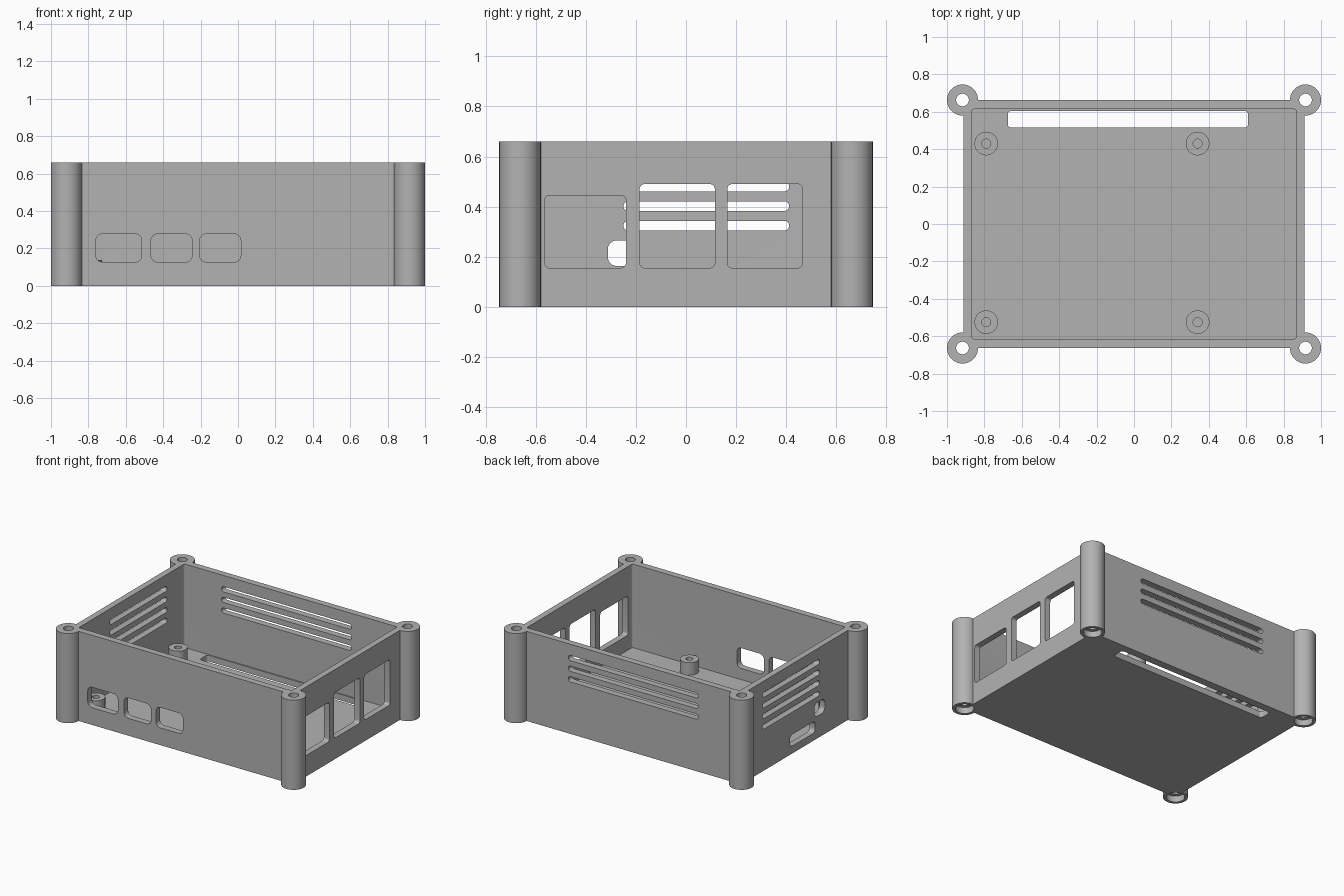
import bpy, bmesh
from math import sin, cos, pi, radians

if "Cube" in bpy.data.objects:
    bpy.data.objects.remove(bpy.data.objects["Cube"])

grey = bpy.data.materials.new("plain grey")
grey.use_nodes = True
colour = (0.45, 0.45, 0.45, 1)
grey.diffuse_color = colour
grey.node_tree.nodes["Principled BSDF"].inputs["Base Color"].default_value = colour


def prism(name, axis, u, v, w, r=0.0, steps=6):
    """Rounded rectangle spanning u and v, extruded over w along the axis."""
    bm = bmesh.new()
    place = {"x": lambda a, b, c: (c, a, b),
             "y": lambda a, b, c: (a, c, b),
             "z": lambda a, b, c: (a, b, c)}[axis]
    corners = [(u[1] - r, v[1] - r), (u[0] + r, v[1] - r),
               (u[0] + r, v[0] + r), (u[1] - r, v[0] + r)]
    outline = []
    for i, (a, b) in enumerate(corners):
        for k in range(steps + 1 if r else 1):
            t = (i + k / steps) * pi / 2
            outline.append((a + r * cos(t), b + r * sin(t)))
    face = bm.faces.new([bm.verts.new(place(a, b, w[0])) for a, b in outline])
    top = bmesh.ops.extrude_face_region(bm, geom=[face])["geom"]
    shift = place(0, 0, w[1] - w[0])
    bmesh.ops.translate(bm, vec=shift, verts=[g for g in top if isinstance(g, bmesh.types.BMVert)])
    bmesh.ops.remove_doubles(bm, verts=bm.verts, dist=1e-5)
    bmesh.ops.recalc_face_normals(bm, faces=bm.faces)
    mesh = bpy.data.meshes.new(name)
    bm.to_mesh(mesh)
    bm.free()
    mesh.materials.append(grey)
    ob = bpy.data.objects.new(name, mesh)
    bpy.context.collection.objects.link(ob)
    return ob


def rod(name, x, y, r, z0, z1):
    return prism(name, "z", (x - r, x + r), (y - r, y + r), (z0, z1), r, 10)


def combine(target, tool, operation="DIFFERENCE"):
    """Apply a boolean and discard the tool."""
    bpy.context.view_layer.objects.active = target
    mod = target.modifiers.new("cut", "BOOLEAN")
    mod.object, mod.operation, mod.solver = tool, operation, "EXACT"
    bpy.ops.object.modifier_apply(modifier=mod.name)
    bpy.data.objects.remove(tool)


def smooth(ob):
    bpy.ops.object.select_all(action="DESELECT")
    ob.select_set(True)
    bpy.context.view_layer.objects.active = ob
    bpy.ops.object.shade_smooth_by_angle(angle=radians(30))


HX, HY, TOP = 0.912, 0.662, 0.66      # outer half sizes and height
IX, IY, FLOOR = 0.867, 0.614, 0.045   # cavity half sizes and floor level
POSTS = [(sx * 0.917, sy * 0.663) for sx in (-1, 1) for sy in (-1, 1)]

# Box with corner posts, hollowed out
case = prism("case", "z", (-HX, HX), (-HY, HY), (0, TOP))
for x, y in POSTS:
    combine(case, rod("post", x, y, 0.083, 0, TOP), "UNION")
combine(case, prism("cavity", "z", (-IX, IX), (-IY, IY), (FLOOR, 1), 0.012))

# Screw holes with recesses underneath
for x, y in POSTS:
    combine(case, rod("screw_hole", x, y, 0.034, -0.1, 1))
    combine(case, rod("screw_recess", x, y, 0.062, -0.1, 0.045))

FRONT, BACK = (-0.8, -0.59), (0.59, 0.8)
RIGHT, LEFT = (0.84, 1.0), (-1.0, -0.84)

# Front port openings
for u in ((-0.76, -0.515), (-0.465, -0.245), (-0.205, 0.015)):
    combine(case, prism("port", "y", u, (0.127, 0.277), FRONT, 0.035))

# Right side openings
for u, top in (((-0.565, -0.24), 0.445), ((-0.185, 0.115), 0.49), ((0.165, 0.465), 0.49)):
    combine(case, prism("port", "x", u, (0.155, top), RIGHT, 0.02))

# Vent slots in the left and back walls
for i in range(4):
    z = 0.558 - i * 0.078
    v = (z - 0.019, z + 0.019)
    combine(case, prism("vent", "x", (-0.25, 0.412), v, LEFT, 0.0185))
    if i < 3:
        combine(case, prism("vent", "y", (-0.565, 0.495), v, BACK, 0.0185))

# Left side card and cable openings
combine(case, prism("card_opening", "x", (-0.2, 0.095), (0.055, 0.14), LEFT, 0.03))
combine(case, prism("cable_opening", "x", (-0.312, -0.19), (0.163, 0.265), LEFT, 0.035))

# Long slot in the floor
combine(case, prism("floor_slot", "z", (-0.675, 0.61), (0.515, 0.605), (-0.1, 0.1), 0.02))
smooth(case)

# Board standoffs with blind holes
for x in (-0.79, 0.34):
    for y in (-0.525, 0.43):
        standoff = rod("board_standoff", x, y, 0.063, FLOOR - 0.01, 0.137)
        combine(standoff, rod("pilot_hole", x, y, 0.024, FLOOR, 0.3))
        smooth(standoff)
